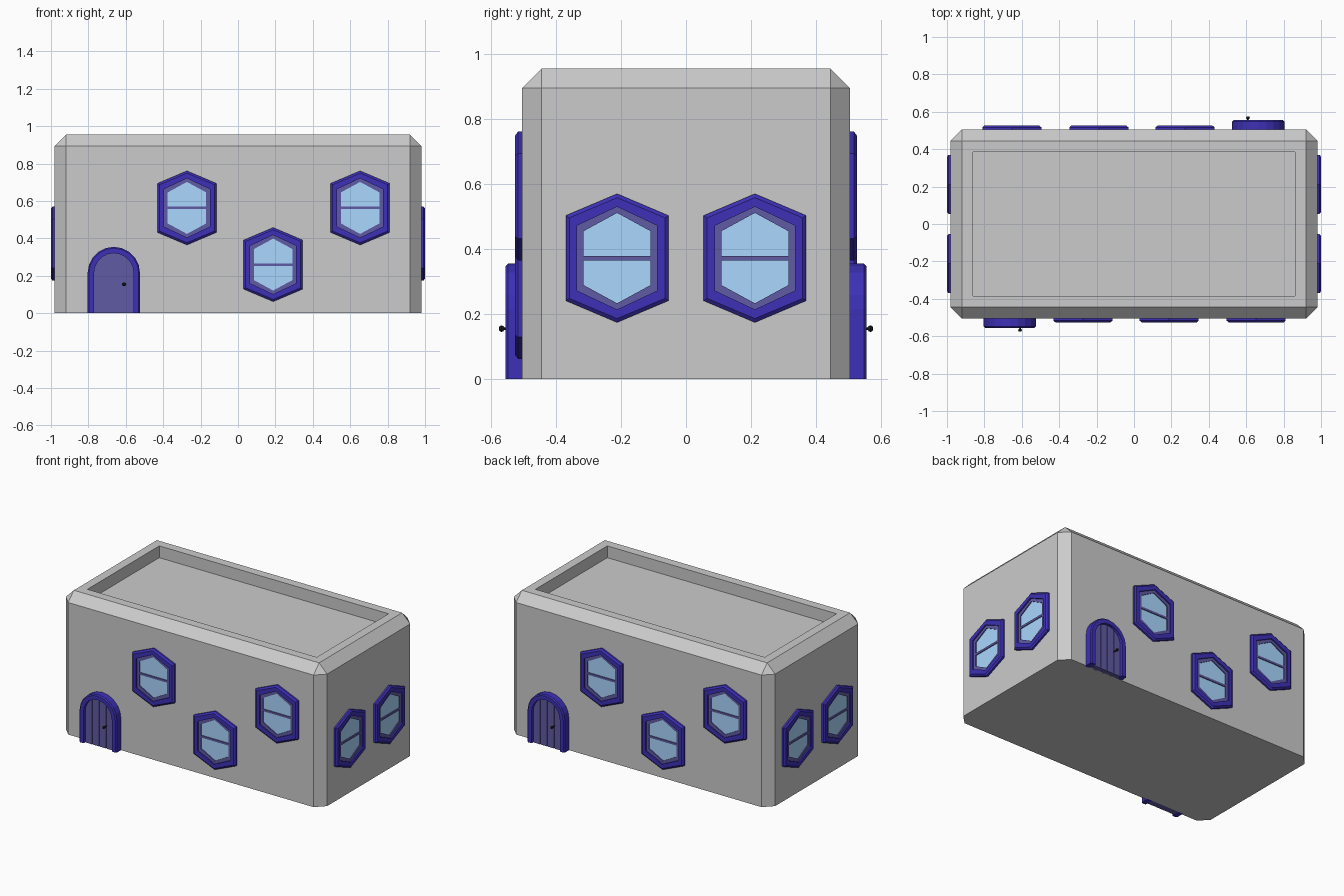
import bpy, bmesh, math
from mathutils import Matrix, Vector

if "Cube" in bpy.data.objects:
    bpy.data.objects.remove(bpy.data.objects["Cube"])


def material(name, rgb):
    m = bpy.data.materials.new(name)
    m.diffuse_color = (*rgb, 1)
    m.use_nodes = True
    m.node_tree.nodes["Principled BSDF"].inputs["Base Color"].default_value = m.diffuse_color
    return m


BLUE = material("frame_blue", (0.047, 0.03, 0.47))
WOOD = material("door_purple", (0.117, 0.104, 0.37))
GLASS = material("glass_blue", (0.4, 0.68, 1.0))
BLACK = material("knob_black", (0.01, 0.01, 0.01))


def finish(name, bm, mat=None, place=Matrix()):
    bmesh.ops.remove_doubles(bm, verts=bm.verts, dist=1e-5)
    bmesh.ops.transform(bm, matrix=place, verts=bm.verts)
    bmesh.ops.recalc_face_normals(bm, faces=bm.faces)
    me = bpy.data.meshes.new(name)
    bm.to_mesh(me)
    bm.free()
    ob = bpy.data.objects.new(name, me)
    bpy.context.collection.objects.link(ob)
    if mat:
        me.materials.append(mat)
    return ob


def loft(loops, cyclic=True, caps=False, ring=False):
    """Skin successive loops; ring joins last to first, cyclic closes each loop."""
    bm = bmesh.new()
    rows = [[bm.verts.new(p) for p in l] for l in loops]
    n = len(rows[0])
    for i in range(len(rows) - (0 if ring else 1)):
        a, b = rows[i], rows[(i + 1) % len(rows)]
        for j in range(n if cyclic else n - 1):
            k = (j + 1) % n
            bm.faces.new((a[j], a[k], b[k], b[j]))
    if caps:
        bm.faces.new(rows[0])
        bm.faces.new(rows[-1])
    if ring and not cyclic:
        bm.faces.new([r[0] for r in rows])
        bm.faces.new([r[-1] for r in rows])
    return bm


def at_depth(outline, d):
    return [(u, -d, v) for u, v in outline]


def octagon(x, y, c, z):
    return [(x, c - y, z), (x, y - c, z), (x - c, y, z), (c - x, y, z),
            (-x, y - c, z), (-x, c - y, z), (c - x, -y, z), (x - c, -y, z)]


def hexagon(w, h, s):
    return [(0, h), (w, s), (w, -s), (0, -h), (-w, -s), (-w, s)]


def arch(r, spring=0.215, seg=10):
    arc = [(r * math.cos(math.pi * i / seg), spring + r * math.sin(math.pi * i / seg))
           for i in range(seg + 1)]
    return [(r, 0)] + arc + [(-r, 0)]


def prism(outline, d0, d1):
    return loft([at_depth(outline, d0), at_depth(outline, d1)], caps=True)


def window(tag, M):
    outer, bevel = hexagon(0.158, 0.198, 0.131), hexagon(0.147, 0.186, 0.124)
    inner, pane = hexagon(0.123, 0.158, 0.100), hexagon(0.103, 0.139, 0.083)
    rim = [(outer, -0.01), (outer, 0.012), (bevel, 0.021), (inner, 0.021), (inner, -0.01)]
    finish("window_frame_" + tag, loft([at_depth(*r) for r in rim], ring=True), BLUE, M)
    sash = [(inner, -0.01), (inner, 0.012), (pane, 0.012), (pane, -0.01)]
    finish("window_sash_" + tag, loft([at_depth(*r) for r in sash], ring=True), WOOD, M)
    finish("window_pane_" + tag, prism(pane, -0.005, 0.006), GLASS, M)
    bar = [(-0.103, -0.007), (0.103, -0.007), (0.103, 0.007), (-0.103, 0.007)]
    finish("window_bar_" + tag, prism(bar, 0.0, 0.012), WOOD, M)


def door(tag, M):
    outer, bevel, inner = arch(0.14), arch(0.133), arch(0.106)
    rim = [(outer, -0.01), (outer, 0.043), (bevel, 0.05), (inner, 0.05), (inner, -0.01)]
    finish("door_frame_" + tag, loft([at_depth(*r) for r in rim], cyclic=False, ring=True), BLUE, M)
    finish("door_panel_" + tag, prism(arch(0.106), -0.01, 0.026), WOOD, M)
    # four planks with curved tops, separated by narrow grooves
    r, w = 0.104, 0.052
    for i in range(4):
        u0, u1 = -r + i * w + 0.002, -r + (i + 1) * w - 0.002
        us = [u1 + (u0 - u1) * t / 4 for t in range(5)]
        plank = [(u0, 0), (u1, 0)] + [(u, 0.215 + math.sqrt(r * r - u * u)) for u in us]
        finish(f"door_plank_{tag}_{i + 1}", prism(plank, 0.0, 0.033), WOOD, M)
    # knob: turned profile of (depth, radius)
    profile = [(0.03, 0.004), (0.054, 0.004), (0.057, 0.008), (0.063, 0.010), (0.069, 0.007), (0.071, 0.003)]
    loops = [at_depth([(0.055 + k * math.cos(a * math.pi / 6), 0.155 + k * math.sin(a * math.pi / 6))
                       for a in range(12)], d) for d, k in profile]
    finish("door_knob_" + tag, loft(loops, caps=True), BLACK, M)


# main block: chamfered walls, parapet and sunken roof
finish("building_body", loft([
    octagon(0.98, 0.505, 0.06, 0), octagon(0.98, 0.505, 0.06, 0.895),
    octagon(0.92, 0.445, 0, 0.955), octagon(0.86, 0.385, 0, 0.955),
    octagon(0.86, 0.385, 0, 0.875)], caps=True))


def on_wall(angle, dist, u, v):
    return Matrix.Rotation(math.radians(angle), 4, 'Z') @ Matrix.Translation((u, -dist, v))


# front and back are the same wall turned half round
for side, ang in (("front", 0), ("back", 180)):
    door(side, on_wall(ang, 0.505, -0.664, 0))
    for i, (u, v) in enumerate([(-0.273, 0.563), (0.188, 0.26), (0.653, 0.563)]):
        window(f"{side}_{i + 1}", on_wall(ang, 0.505, u, v))

# paired windows on both ends
for side, ang in (("right", 90), ("left", -90)):
    for i, u in enumerate((-0.212, 0.212)):
        window(f"{side}_{i + 1}", on_wall(ang, 0.98, u, 0.372))
